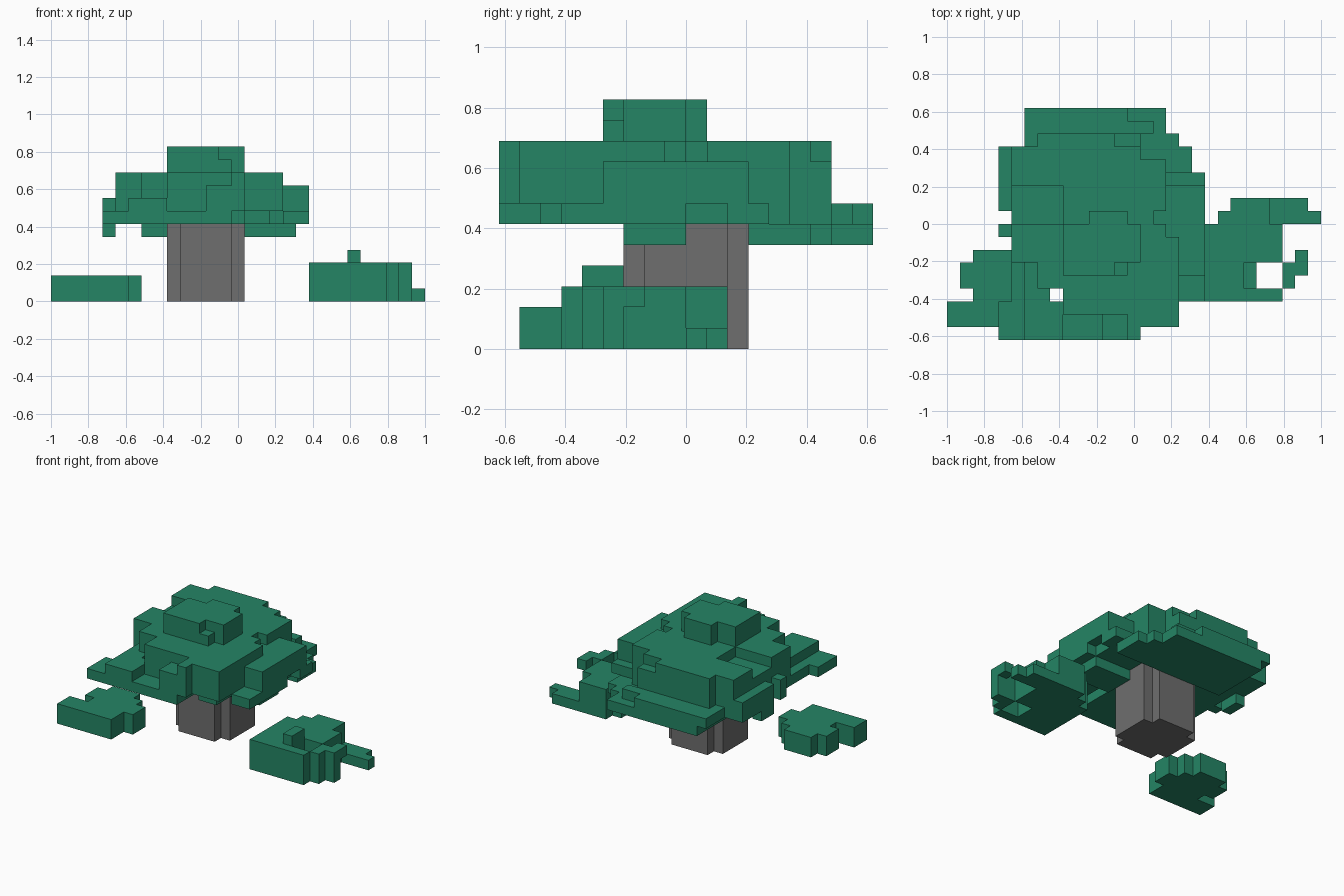
import bpy, bmesh, math
from itertools import product

cube = bpy.data.objects.get("Cube")
if cube:
    bpy.data.objects.remove(cube, do_unlink=True)

U = 2 / 29  # edge length of one block


def material(name, rgb):
    m = bpy.data.materials.new(name)
    m.use_nodes = True
    m.diffuse_color = (*rgb, 1)
    m.node_tree.nodes["Principled BSDF"].inputs["Base Color"].default_value = (*rgb, 1)
    return m


green = material("leaf green", (0.018, 0.235, 0.130))
grey = material("trunk grey", (0.156, 0.156, 0.156))


def slab(z0, z1, *rects):
    """Blocks between two levels, covering plan rectangles (x0, x1, y0, y1)."""
    return {c for x0, x1, y0, y1 in rects
            for c in product(range(x0, x1), range(y0, y1), range(z0, z1))}


def block_part(name, solid, mat):
    """Skin a set of blocks: one square wherever a block meets air."""
    bm = bmesh.new()
    verts = {}
    for cell in solid:
        for axis, side in product(range(3), (0, 1)):
            beside = list(cell)
            beside[axis] += 2 * side - 1
            if tuple(beside) in solid:
                continue
            quad = []
            for da, db in ((0, 0), (1, 0), (1, 1), (0, 1)):
                p = list(cell)
                p[axis] += side
                p[(axis + 1) % 3] += da
                p[(axis + 2) % 3] += db
                key = tuple(p)
                if key not in verts:
                    verts[key] = bm.verts.new(((p[0] - 14.5) * U, (p[1] - 9) * U, p[2] * U))
                quad.append(verts[key])
            bm.faces.new(quad if side else quad[::-1])
    # merge coplanar squares
    bmesh.ops.dissolve_limit(bm, angle_limit=math.radians(1),
                             verts=bm.verts[:], edges=bm.edges[:])
    mesh = bpy.data.meshes.new(name)
    bm.to_mesh(mesh)
    bm.free()
    mesh.materials.append(mat)
    bpy.context.collection.objects.link(bpy.data.objects.new(name, mesh))


# trunk with notched corners
trunk = slab(0, 7, (10, 14, 6, 12), (9, 15, 7, 11))
block_part("trunk", trunk, grey)

# low bush on the -x side
small_bush = slab(0, 2, (0, 6, 1, 3), (2, 7, 3, 5), (1, 6, 4, 6), (2, 5, 6, 7))
block_part("small_bush", small_bush, green)

# larger bush on the +x side: pierced body, stepped end, knob and thin arm
body = slab(0, 3, (20, 26, 3, 9), (21, 25, 9, 10), (22, 25, 10, 11))
body -= slab(0, 3, (24, 26, 4, 6))
end = slab(0, 3, (26, 27, 4, 6), (27, 28, 5, 6)) | slab(2, 3, (27, 28, 6, 7))
knob = slab(3, 4, (23, 24, 4, 6))
arm = slab(0, 1, (25, 28, 9, 11), (28, 29, 9, 10))
block_part("large_bush", body | end | knob | arm, green)

# canopy, tier by tier from the bottom
hanging = slab(5, 6, (7, 17, 12, 18), (17, 18, 12, 16), (18, 19, 12, 15),
               (15, 19, 6, 9), (4, 5, 10, 12))
ledges = slab(6, 7, (9, 12, 0, 2), (4, 6, 0, 3), (5, 6, 3, 6), (18, 20, 3, 5),
              (17, 20, 12, 13), (6, 14, 16, 18), (14, 16, 16, 17), (6, 7, 15, 16))
terraces = slab(6, 8, (6, 9, 0, 3), (6, 8, 3, 4), (6, 7, 4, 6),
                (4, 5, 10, 15), (4, 5, 8, 9))
shoulders = slab(6, 9, (5, 9, 9, 12), (12, 14, 0, 2), (17, 20, 5, 12), (13, 15, 15, 16))
upper = slab(6, 10, (5, 9, 6, 9), (7, 9, 4, 6), (5, 9, 12, 15), (7, 13, 15, 16),
             (9, 15, 2, 15), (15, 17, 2, 14), (14, 15, 0, 2))
upper |= slab(7, 10, (15, 18, 1, 8))
crown = slab(10, 12, (9, 15, 6, 9), (11, 14, 9, 10), (9, 13, 5, 6))
crown |= slab(10, 11, (13, 14, 5, 6))
# notches in the side and the underside, and room for the trunk
notches = slab(6, 7, (19, 20, 9, 11), (14, 15, 0, 6)) | slab(9, 10, (16, 17, 9, 10))
canopy = hanging | ledges | terraces | shoulders | upper | crown
block_part("canopy", canopy - notches - trunk, green)
